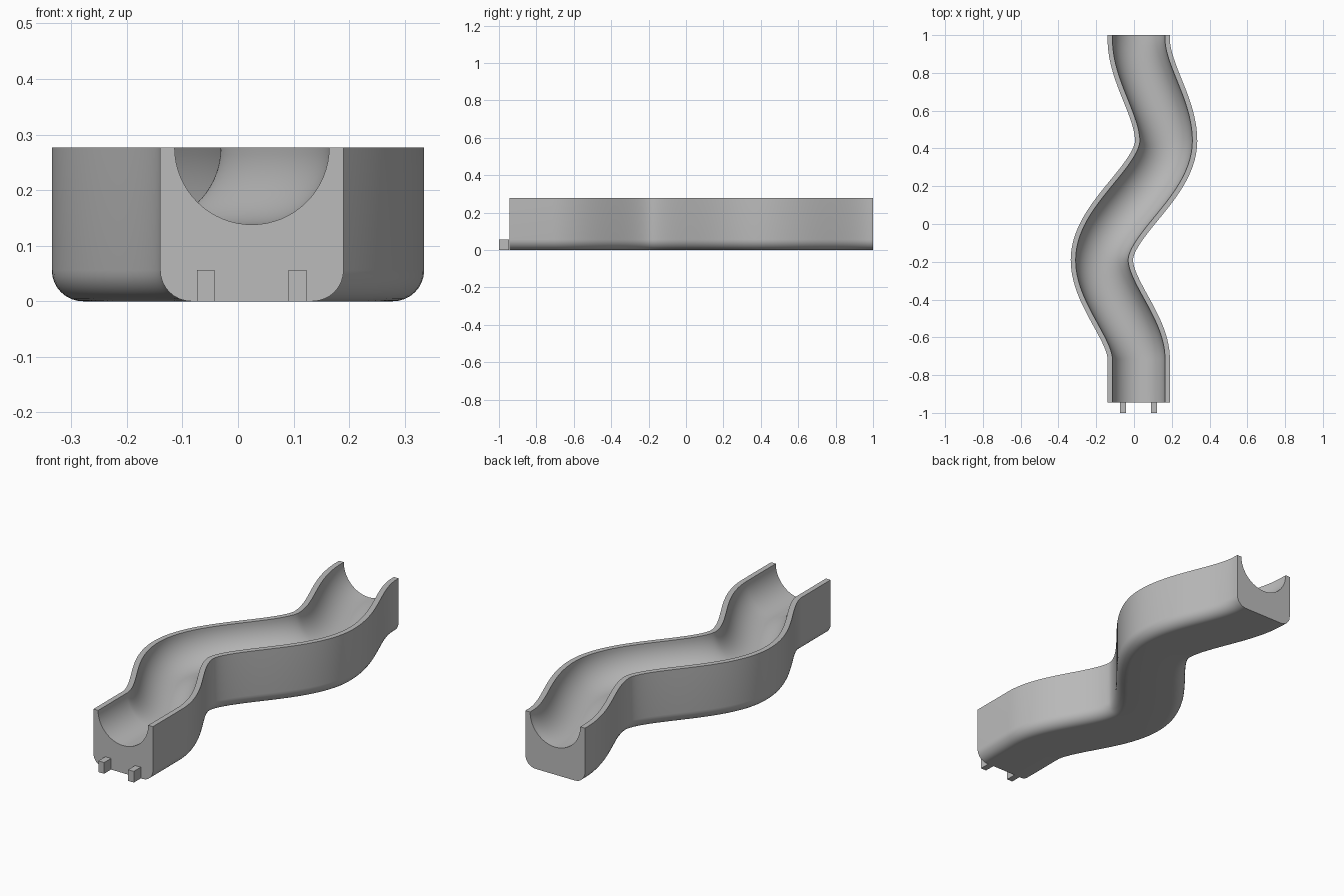
import bpy, bmesh
from math import pi, sin, cos, radians
from mathutils import Vector
from mathutils.geometry import interpolate_bezier

cube = bpy.data.objects.get("Cube")
if cube:
    bpy.data.objects.remove(cube)

grey = bpy.data.materials.new("light_grey")
grey.use_nodes = True
colour = (0.5, 0.5, 0.5, 1)
grey.diffuse_color = colour
grey.node_tree.nodes["Principled BSDF"].inputs["Base Color"].default_value = colour

HALF, HEIGHT, GROOVE, FILLET = 0.165, 0.277, 0.139, 0.056
FRONT = -0.945


def finish(name, bm):
    bmesh.ops.recalc_face_normals(bm, faces=bm.faces)
    mesh = bpy.data.meshes.new(name)
    bm.to_mesh(mesh)
    bm.free()
    mesh.materials.append(grey)
    ob = bpy.data.objects.new(name, mesh)
    bpy.context.collection.objects.link(ob)
    return ob


def arc(cx, cz, r, start, end, n):
    return [(cx + r * cos(a), cz + r * sin(a))
            for a in (start + (end - start) * i / n for i in range(n + 1))]


# Cross-section: half-round groove on top, rounded lower corners
section = arc(0, HEIGHT, GROOVE, 0, -pi, 32)
section += [(-HALF, HEIGHT)]
section += arc(FILLET - HALF, FILLET, FILLET, pi, 1.5 * pi, 8)
section += arc(HALF - FILLET, FILLET, FILLET, -pi / 2, 0, 8)
section += [(HALF, HEIGHT)]

# Winding centre line: x, y, handle length before and after each bend
bends = [(0.025, -0.715, 0, 0.165), (-0.17, -0.19, 0.175, 0.215),
         (0.17, 0.44, 0.215, 0.18), (0.025, 0.98, 0.18, 0)]
path = [Vector((0.025, FRONT, 0))]
for (x0, y0, _, out), (x1, y1, back, _) in zip(bends, bends[1:]):
    a, b = Vector((x0, y0, 0)), Vector((x1, y1, 0))
    pts = interpolate_bezier(a, a + Vector((0, out, 0)), b - Vector((0, back, 0)), b, 33)
    path += pts if len(path) == 1 else pts[1:]
path.append(Vector((0.025, 1, 0)))

# Sweep the section along the centre line
bm = bmesh.new()
rings = []
for i, p in enumerate(path):
    t = (path[min(i + 1, len(path) - 1)] - path[max(i - 1, 0)]).normalized()
    if i < 2 or i > len(path) - 3:
        t = Vector((0, 1, 0))
    side = Vector((t.y, -t.x, 0))
    rings.append([bm.verts.new(p + side * u + Vector((0, 0, z))) for u, z in section])
n = len(section)
for a, b in zip(rings, rings[1:]):
    for k in range(n):
        bm.faces.new((a[k], a[(k + 1) % n], b[(k + 1) % n], b[k]))
bm.faces.new(rings[0])
bm.faces.new(rings[-1])
track = finish("winding_track", bm)
bpy.ops.object.select_all(action='DESELECT')
track.select_set(True)
bpy.context.view_layer.objects.active = track
bpy.ops.object.shade_smooth_by_angle(angle=radians(35))

# Two connector pegs under the front end
for name, x in (("right_peg", -0.058), ("left_peg", 0.107)):
    bm = bmesh.new()
    bmesh.ops.create_cube(bm, size=1)
    bmesh.ops.scale(bm, verts=bm.verts, vec=(0.032, 0.055, 0.056))
    bmesh.ops.translate(bm, verts=bm.verts, vec=(x, FRONT - 0.0275, 0.028))
    finish(name, bm)
